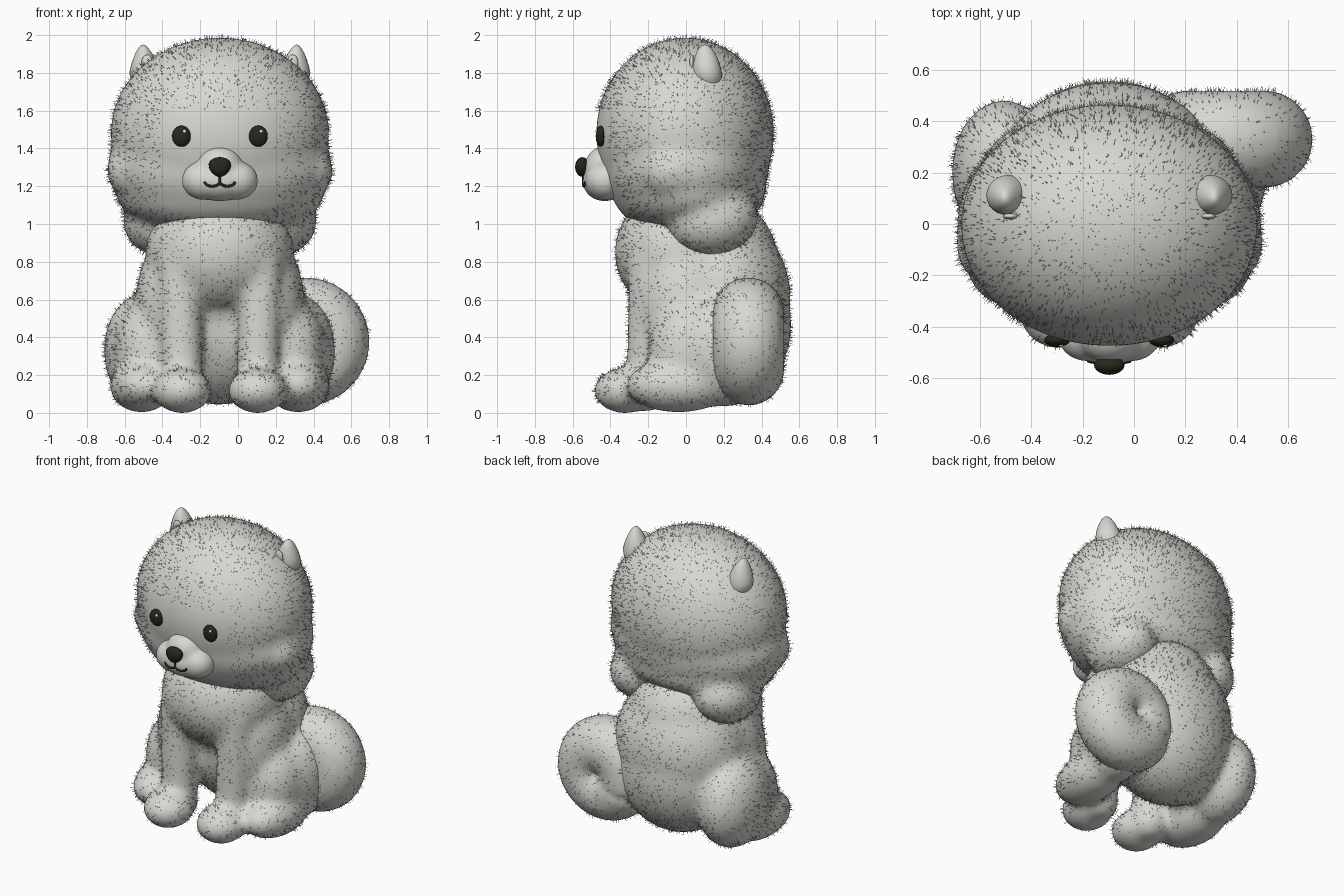
import bpy, bmesh, math, random
from mathutils import Matrix, Vector

cube = bpy.data.objects.get("Cube")
if cube:
    bpy.data.objects.remove(cube, do_unlink=True)
random.seed(4)
CX = -0.096  # body axis; the tail sits off to the left


def material(name, colour):
    m = bpy.data.materials.new(name)
    m.use_nodes = True
    m.diffuse_color = (*colour, 1)
    m.node_tree.nodes["Principled BSDF"].inputs["Base Color"].default_value = (*colour, 1)
    return m


FUR = material("pale_grey_fur", (0.69, 0.68, 0.64))
DARK = material("near_black", (0.02, 0.02, 0.012))
WHITE = material("eye_glint", (0.8, 0.8, 0.8))


def finish(name, bm, mat):
    mesh = bpy.data.meshes.new(name)
    bm.to_mesh(mesh)
    bm.free()
    mesh.polygons.foreach_set("use_smooth", [True] * len(mesh.polygons))
    mesh.materials.append(mat)
    ob = bpy.data.objects.new(name, mesh)
    bpy.context.collection.objects.link(ob)
    return ob


def ball(bm, centre, radii, seg=32, tilt=0):
    m = (Matrix.Translation((CX + centre[0], centre[1], centre[2]))
         @ Matrix.Rotation(tilt, 4, 'X') @ Matrix.Diagonal((*radii, 1)))
    return bmesh.ops.create_uvsphere(bm, u_segments=seg, v_segments=seg // 2, radius=1, matrix=m)["verts"]


def pair(bm, centre, radii, seg=32, tilt=0):
    for side in (-1, 1):
        ball(bm, (side * centre[0], centre[1], centre[2]), radii, seg, tilt)


def limb(bm, start, end, radius):
    """Overlapping balls along a line, mirrored."""
    a, b = Vector(start), Vector(end)
    for i in range(9):
        pair(bm, a.lerp(b, i / 8), (radius,) * 3, 20)


def melt(ob, voxel, rounds):
    """Fuse overlapping volumes and soften the joins."""
    r = ob.modifiers.new("fuse", 'REMESH')
    r.mode, r.voxel_size, r.use_smooth_shade = 'VOXEL', voxel, True
    s = ob.modifiers.new("soften", 'SMOOTH')
    s.factor, s.iterations = 0.5, rounds
    mesh = bpy.data.meshes.new_from_object(ob.evaluated_get(bpy.context.evaluated_depsgraph_get()))
    ob.modifiers.clear()
    ob.data = mesh
    mesh.polygons.foreach_set("use_smooth", [True] * len(mesh.polygons))
    if not mesh.materials:
        mesh.materials.append(FUR)
    bpy.context.view_layer.update()


# Body with chest, flanks, legs, thighs and paws
bm = bmesh.new()
ball(bm, (0, -0.02, 0.85), (0.395, 0.36, 0.34))
ball(bm, (0, 0.13, 0.8), (0.37, 0.36, 0.36))
ball(bm, (0, 0.185, 0.62), (0.44, 0.37, 0.42))
ball(bm, (0, 0.2, 0.47), (0.42, 0.36, 0.43))
pair(bm, (0.25, 0.02, 0.56), (0.2, 0.27, 0.38))
limb(bm, (0.215, -0.19, 0.78), (0.2, -0.205, 0.12), 0.118)
pair(bm, (0.2, -0.325, 0.118), (0.16, 0.165, 0.122))
pair(bm, (0.41, 0.2, 0.33), (0.205, 0.285, 0.3))
pair(bm, (0.37, 0.02, 0.33), (0.19, 0.22, 0.27))
pair(bm, (0.415, -0.04, 0.145), (0.17, 0.28, 0.145))
body = finish("body", bm, FUR)
melt(body, 0.02, 24)

# Head with cheeks and neck ruff
bm = bmesh.new()
ball(bm, (0, -0.005, 1.48), (0.58, 0.472, 0.508), 48)
ball(bm, (0, 0, 1.3), (0.595, 0.44, 0.36), 48)
ball(bm, (0, 0.015, 1.17), (0.555, 0.405, 0.24), 48)
pair(bm, (0.45, -0.08, 1.28), (0.15, 0.16, 0.15))
pair(bm, (0.31, 0.14, 1.02), (0.205, 0.245, 0.19), tilt=0.15)
head = finish("head", bm, FUR)
melt(head, 0.02, 22)

# Curled tail: a thick tube rolled into a spiral
curve = bpy.data.curves.new("tail_path", 'CURVE')
curve.dimensions, curve.bevel_depth, curve.bevel_resolution = '3D', 0.19, 8
curve.use_fill_caps = True
path = curve.splines.new('POLY')
STEPS = 44
path.points.add(STEPS)
for i, p in enumerate(path.points):
    t = i / STEPS
    angle = math.radians(200 - 430 * t)
    reach = 0.15 - 0.03 * max(0, t - 0.8) / 0.2
    p.co = (0.357 + reach * math.cos(angle), 0.33, 0.378 + reach * math.sin(angle), 1)
    p.radius = 1 - 0.5 * max(0, t - 0.8) / 0.2
tail_curve = bpy.data.objects.new("tail_path", curve)
bpy.context.collection.objects.link(tail_curve)
bpy.context.view_layer.update()
bm = bmesh.new()
shape = tail_curve.to_mesh()
bm.from_mesh(shape)
tail_curve.to_mesh_clear()
bpy.data.objects.remove(tail_curve)
tail = finish("tail", bm, FUR)
melt(tail, 0.018, 3)

# Ears: blunt cones, flatter toward the tip, with a small inner pad
for side, label in ((-1, "right"), (1, "left")):
    bm = bmesh.new()
    for v in ball(bm, (0, 0, 0), (1, 1, 1), 24):
        x, y, z = v.co.x - CX, v.co.y, v.co.z
        up = max(z, 0)
        v.co = (CX + side * (0.395 + 0.012 * z) + x * 0.084 * (1 - 0.4 * up),
                0.112 - 0.012 * z + y * 0.078 * (1 - 0.15 * up),
                1.8 + z * (0.15 if z > 0 else 0.1))
    finish(label + "_ear", bm, FUR)
    bm = bmesh.new()
    ball(bm, (side * 0.385, 0.03, 1.855), (0.03, 0.012, 0.042), 16)
    finish(label + "_inner_ear", bm, FUR)

# Muzzle
bm = bmesh.new()
pair(bm, (0.088, -0.43, 1.23), (0.115, 0.105, 0.103))
ball(bm, (0, -0.43, 1.225), (0.17, 0.118, 0.105))
ball(bm, (0, -0.43, 1.295), (0.125, 0.11, 0.118))
muzzle = finish("muzzle", bm, FUR)
melt(muzzle, 0.01, 22)

# Nose: ball narrowing downward
bm = bmesh.new()
for v in ball(bm, (0, -0.55, 1.302), (0.06, 0.037, 0.052), 24):
    v.co.x = CX + (v.co.x - CX) * (1 + 4 * (v.co.z - 1.31))
finish("nose", bm, DARK)

# Mouth: a short stem and two upturned arcs
curve = bpy.data.curves.new("mouth", 'CURVE')
curve.dimensions, curve.bevel_depth, curve.use_fill_caps = '3D', 0.007, True
curve.materials.append(DARK)
arc = [(0.04 - 0.04 * math.cos(math.pi * i / 10), 1.224 - 0.024 * math.sin(math.pi * i / 10)) for i in range(11)]
for line in ([(0, 1.27), (0, 1.221)], arc, [(-x, z) for x, z in arc]):
    s = curve.splines.new('POLY')
    s.points.add(len(line) - 1)
    for p, (x, z) in zip(s.points, line):
        p.co = (CX + x, -0.543 + 1.5 * x * x, z, 1)
bpy.context.collection.objects.link(bpy.data.objects.new("mouth", curve))

# Eyes with glints
for side, label in ((-1, "right"), (1, "left")):
    bm = bmesh.new()
    ball(bm, (side * 0.203, -0.452, 1.465), (0.05, 0.026, 0.056), 24)
    finish(label + "_eye", bm, DARK)
    bm = bmesh.new()
    ball(bm, (side * 0.203 + 0.015, -0.472, 1.49), (0.01, 0.007, 0.01), 12)
    finish(label + "_eye_glint", bm, WHITE)


# Sparse short hairs standing out from the coat
def hairs(name, ob, count, length, bare):
    polys = [p for p in ob.data.polygons if not bare(p.center)]
    bm = bmesh.new()
    for p in random.choices(polys, [p.area for p in polys], k=count):
        n = p.normal
        side = n.orthogonal().normalized()
        other = n.cross(side)
        spread = side * random.uniform(-1, 1) + other * random.uniform(-1, 1)
        root = p.center + spread * 0.009 - n * 0.004
        tip = root + (n + spread * 0.35) * length * random.uniform(0.5, 1)
        ring = [bm.verts.new(root + (side * math.cos(a) + other * math.sin(a)) * 0.002)
                for a in (0, math.tau / 3, math.tau * 2 / 3)]
        end = bm.verts.new(tip)
        for i in range(3):
            bm.faces.new((ring[i], ring[(i + 1) % 3], end))
    finish(name, bm, FUR)


hairs("head_hairs", head, 4800, 0.033,
      lambda c: c.y < -0.3 and abs(c.x - CX) < 0.3 and c.z < 1.6)
hairs("body_hairs", body, 4800, 0.031, lambda c: c.z < 0.05)
hairs("tail_hairs", tail, 800, 0.028, lambda c: False)
